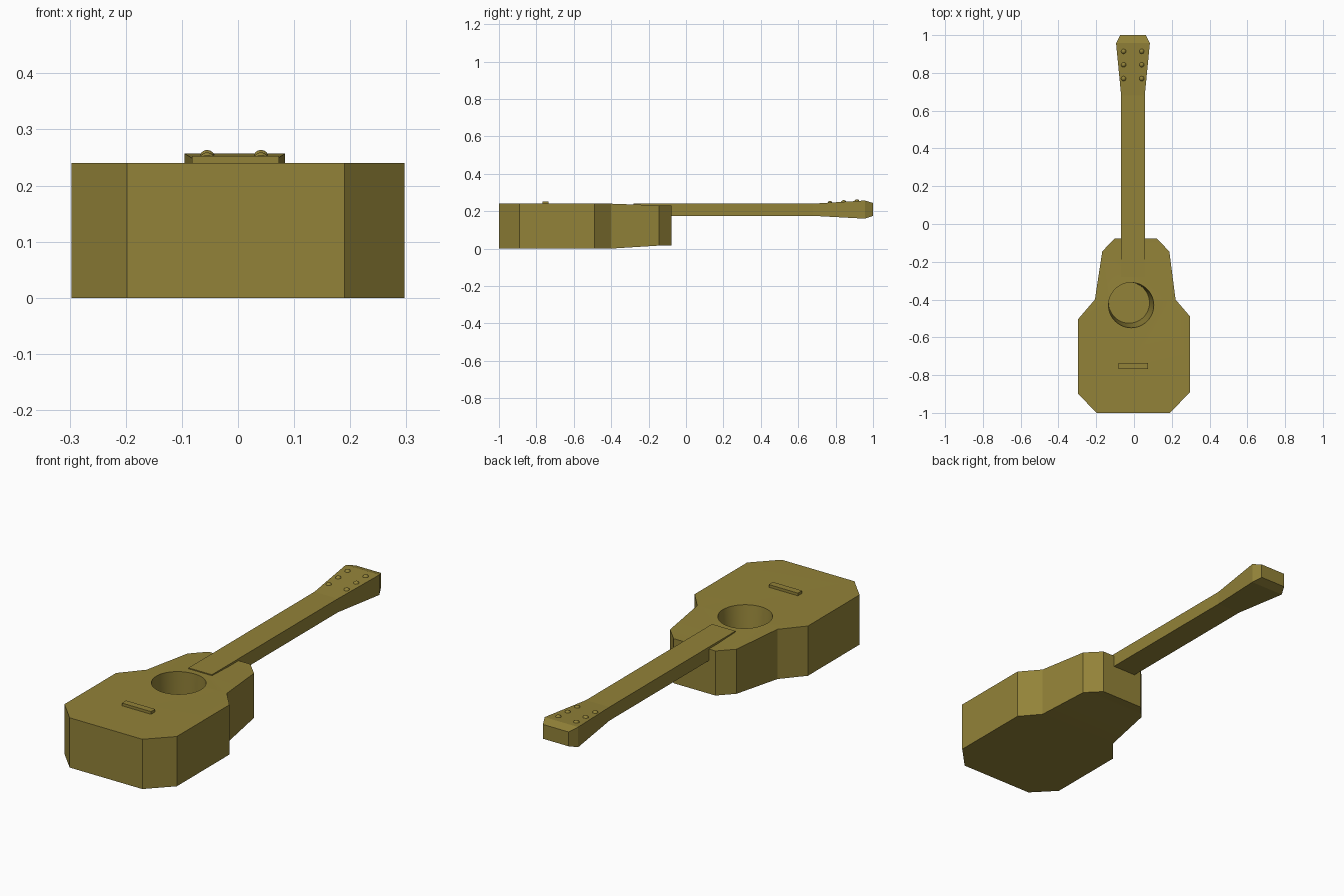
import bpy, bmesh, math

if "Cube" in bpy.data.objects:
    bpy.data.objects.remove(bpy.data.objects["Cube"])

wood = bpy.data.materials.new("olive_wood")
wood.diffuse_color = (0.29, 0.225, 0.04, 1)
wood.use_nodes = True
wood.node_tree.nodes["Principled BSDF"].inputs["Base Color"].default_value = wood.diffuse_color


def finish(name, bm):
    bmesh.ops.recalc_face_normals(bm, faces=bm.faces)
    mesh = bpy.data.meshes.new(name)
    bm.to_mesh(mesh)
    bm.free()
    mesh.materials.append(wood)
    ob = bpy.data.objects.new(name, mesh)
    bpy.context.collection.objects.link(ob)
    return ob


def loft(rings):
    """Closed solid through a list of equal-length point rings."""
    bm = bmesh.new()
    loops = [[bm.verts.new(p) for p in r] for r in rings]
    n = len(loops[0])
    for a, b in zip(loops, loops[1:]):
        for i in range(n):
            j = (i + 1) % n
            bm.faces.new((a[i], a[j], b[j], b[i]))
    bm.faces.new(loops[0])
    bm.faces.new(loops[-1])
    return bm


def section(y, x0, x1, z0, z1):
    return [(x0, y, z0), (x1, y, z0), (x1, y, z1), (x0, y, z1)]


def circle(cx, cy, z, r, n=48):
    return [(cx + r * math.cos(2 * math.pi * i / n),
             cy + r * math.sin(2 * math.pi * i / n), z) for i in range(n)]


# Body: faceted outline, thinner towards the neck
outline = [(-0.198, -1), (0.19, -1), (0.297, -0.89), (0.297, -0.49),
           (0.22, -0.4), (0.187, -0.145), (0.12, -0.077), (-0.103, -0.077),
           (-0.168, -0.145), (-0.207, -0.4), (-0.297, -0.505), (-0.297, -0.898)]
bm = loft([[(x, y, z) for x, y in outline] for z in (0, 0.24)])
for y in (-0.4, -0.145):
    bmesh.ops.bisect_plane(bm, geom=bm.verts[:] + bm.edges[:] + bm.faces[:],
                           dist=1e-4, plane_co=(0, y, 0), plane_no=(0, 1, 0))
for v in bm.verts:
    t = min(max((v.co.y + 0.4) / 0.255, 0), 1)
    v.co.z += -0.009 * t if v.co.z > 0.1 else 0.016 * t
body = finish("body", bm)

# Sound hole: slightly slanted, tapered blind hole
cutter = finish("sound_hole_cutter", loft([circle(-0.026, -0.417, 0.04, 0.108),
                                           circle(-0.014, -0.431, 0.26, 0.121)]))
cutter.hide_render = True
mod = body.modifiers.new("sound_hole", 'BOOLEAN')
mod.operation = 'DIFFERENCE'
mod.solver = 'EXACT'
mod.object = cutter
bpy.context.view_layer.objects.active = body
body.select_set(True)
bpy.ops.object.modifier_apply(modifier=mod.name)
bpy.data.objects.remove(cutter)
bpy.ops.object.shade_smooth_by_angle(angle=math.radians(15))

# Neck running into the flared headstock
finish("neck_and_headstock", loft([
    section(-0.28, -0.068, 0.057, 0.175, 0.2405),
    section(0.68, -0.068, 0.057, 0.175, 0.2405),
    section(0.957, -0.095, 0.084, 0.16, 0.257),
    section(1.0, -0.073, 0.063, 0.175, 0.244)]))

# Bridge
finish("bridge", loft([section(-0.767, -0.082, 0.073, 0.23, 0.253),
                       section(-0.735, -0.082, 0.073, 0.23, 0.253)]))

# Tuning pegs: small domes following the headstock slope
for i, y in enumerate((0.77, 0.843, 0.914)):
    for side, x in (("left", -0.055), ("right", 0.041)):
        bm = bmesh.new()
        bmesh.ops.create_uvsphere(bm, u_segments=16, v_segments=8, radius=0.014)
        for f in bm.faces:
            f.smooth = True
        peg = finish(f"tuning_peg_{side}_{i + 1}", bm)
        peg.location = (x, y, 0.2405 + 0.0165 * (y - 0.68) / 0.277 - 0.005)
